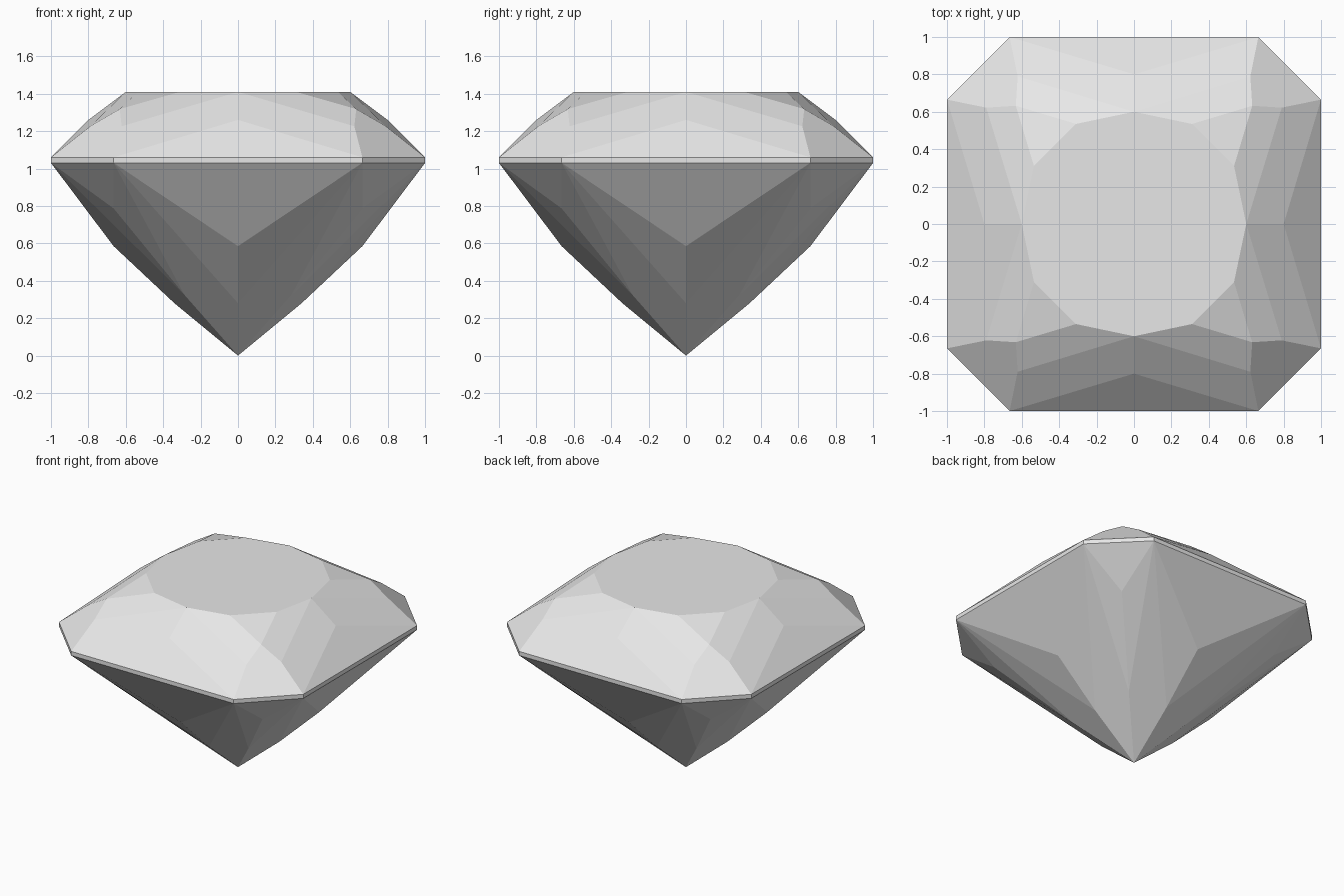
import bpy
import bmesh
from mathutils import Matrix, Vector

if "Cube" in bpy.data.objects:
    bpy.data.objects.remove(bpy.data.objects["Cube"])

# One plain grey for the whole stone
grey = bpy.data.materials.new("stone grey")
grey.use_nodes = True
grey.diffuse_color = (0.8, 0.8, 0.8, 1)
grey.node_tree.nodes["Principled BSDF"].inputs["Base Color"].default_value = grey.diffuse_color

MIRROR = Matrix.Scale(-1, 4, Vector((1, 0, 0)))
SWAP = Matrix.Rotation(1.5707963, 4, "Z") @ MIRROR   # reflects across a corner diagonal
TOP, BELT_TOP, BELT_LOW = 1.41, 1.06, 1.03


def swapped(p):
    """Reflect a front-right point across the corner diagonal."""
    return Vector((-p[1], -p[0], p[2]))


def flipped(p):
    return Vector((-p[0], p[1], p[2]))


def add_part(name, facets, mirrored_facets):
    """Repeat facets on four sides; mirrored ones also get a left-hand twin."""
    bm = bmesh.new()
    all_facets = facets + mirrored_facets
    all_facets += [[flipped(p) for p in reversed(f)] for f in mirrored_facets]
    for quarter in range(4):
        turn = Matrix.Rotation(1.5707963 * quarter, 4, "Z")
        for facet in all_facets:
            bm.faces.new([bm.verts.new(turn @ Vector(p)) for p in facet])
    bmesh.ops.remove_doubles(bm, verts=bm.verts, dist=0.001)
    return bm


def finish(name, bm):
    # Orient every facet away from the middle of the stone
    bm.normal_update()
    for face in bm.faces:
        if face.normal.dot(face.calc_center_median() - Vector((0, 0, 0.9))) < 0:
            face.normal_flip()
    mesh = bpy.data.meshes.new(name)
    bm.to_mesh(mesh)
    bm.free()
    mesh.materials.append(grey)
    bpy.context.collection.objects.link(bpy.data.objects.new(name, mesh))


# Belt corners, on the front right of the stone
high = Vector((0.665, -1, BELT_TOP))
low = Vector((0.665, -1, BELT_LOW))

# Crown: star, kite and belt facets under a twelve-sided table
table_mid = (0, -0.6, TOP)
table_side = (0.31, -0.535, TOP)
star = (0.632, -0.632, 1.318)
shoulder = (0.622, -0.79, 1.226)
front_peak = (0, -0.8, 1.26)
crown = add_part("crown", [
    [flipped(high), high, front_peak],
    [table_side, star, swapped(table_side)],
    [star, shoulder, high, swapped(high), swapped(shoulder)],
], [
    [table_mid, table_side, star, shoulder],
    [table_mid, shoulder, high, front_peak],
])
rim = [e for e in crown.edges if e.is_boundary and all(v.co.z > TOP - 0.01 for v in e.verts)]
bmesh.ops.contextual_create(crown, geom=rim)
finish("crown", crown)

# Girdle: thin upright belt
finish("girdle", add_part("girdle", [
    [flipped(low), low, high, flipped(high)],
    [low, swapped(low), swapped(high), high],
], []))

# Pavilion: facets narrowing to the point
tip = (0, 0, 0)
front_knee = (0, -0.665, 0.585)
front_shin = (0, -0.34, 0.28)
corner_knee = (0.665, -0.665, 0.787)
corner_shin = (0.285, -0.285, 0.323)
finish("pavilion", add_part("pavilion", [
    [flipped(low), low, front_knee],
    [low, swapped(low), corner_knee],
], [
    [low, front_knee, front_shin],
    [low, front_shin, tip, corner_shin],
    [low, corner_shin, corner_knee],
]))
